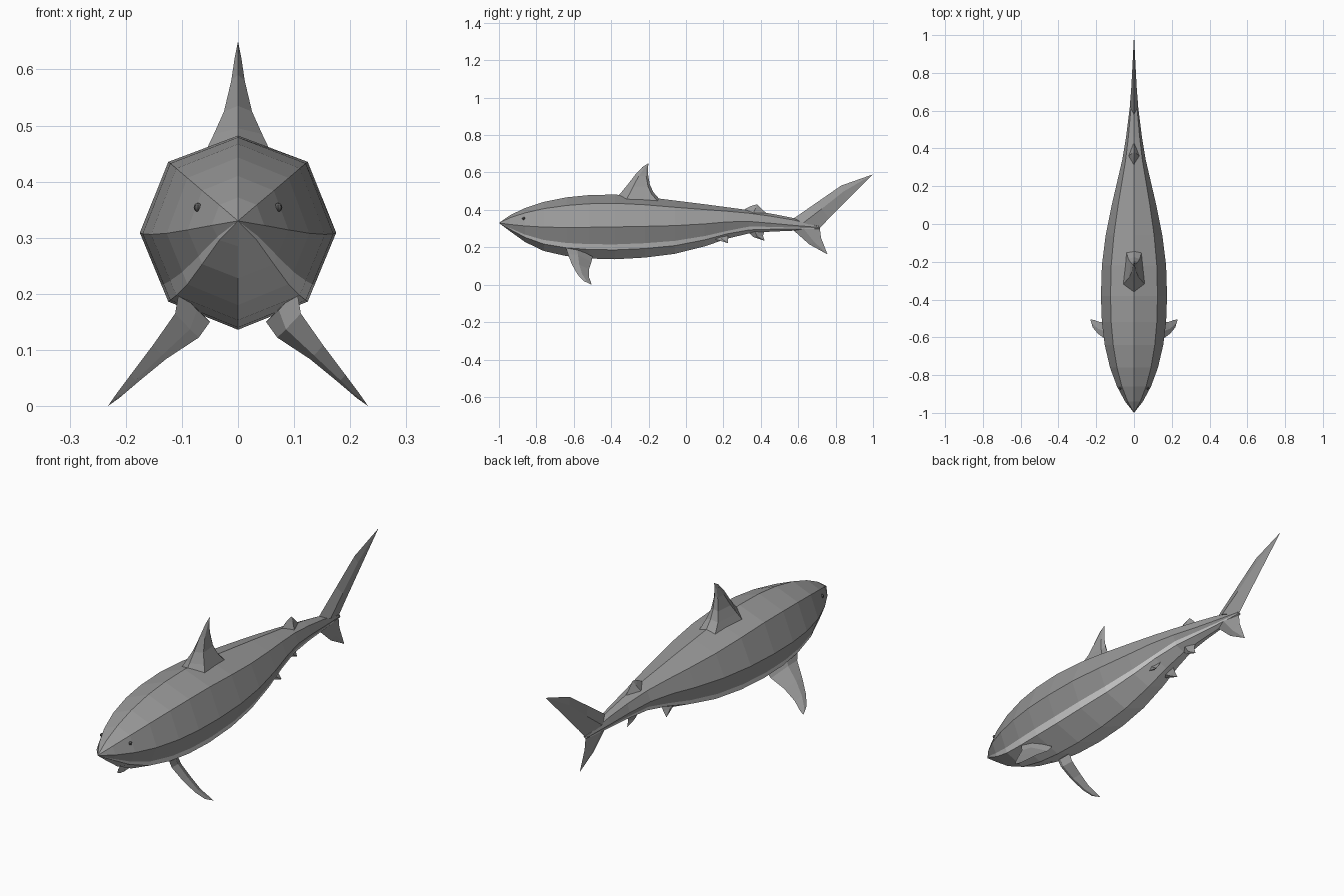
import bpy, bmesh, math
from mathutils import Vector

if "Cube" in bpy.data.objects:
    bpy.data.objects.remove(bpy.data.objects["Cube"])


def material(name, colour):
    m = bpy.data.materials.new(name)
    m.diffuse_color = (*colour, 1)
    m.use_nodes = True
    m.node_tree.nodes["Principled BSDF"].inputs["Base Color"].default_value = m.diffuse_color
    return m


grey = material("back grey", (0.32, 0.32, 0.32))
pale = material("belly pale grey", (0.68, 0.68, 0.68))
dark = material("eye dark grey", (0.10, 0.10, 0.10))


def loft(name, rings, pale_sides=()):
    """Skin closed rings; a one-point ring makes a pointed end. Listed sides are pale."""
    bm = bmesh.new()
    rows = [[bm.verts.new(p) for p in ring] for ring in rings]
    for a, b in zip(rows, rows[1:]):
        n = max(len(a), len(b))
        for i in range(n):
            j = (i + 1) % n
            if len(a) == 1:
                f = bm.faces.new((a[0], b[j], b[i]))
            elif len(b) == 1:
                f = bm.faces.new((a[i], a[j], b[0]))
            else:
                f = bm.faces.new((a[i], a[j], b[j], b[i]))
            f.material_index = 1 if i in pale_sides else 0
    for end in (rows[0], rows[-1]):
        if len(end) > 2:
            bm.faces.new(end)
    bmesh.ops.recalc_face_normals(bm, faces=bm.faces)
    me = bpy.data.meshes.new(name)
    bm.to_mesh(me)
    bm.free()
    me.materials.append(grey)
    me.materials.append(pale)
    ob = bpy.data.objects.new(name, me)
    bpy.context.collection.objects.link(ob)
    return ob


def fin(name, rows, tip, normal=(1, 0, 0), widest=0.4, pale_sides=()):
    """Diamond-section fin: rows of (leading point, trailing point, half thickness)."""
    n = Vector(normal).normalized()
    rings = []
    for lead, trail, t in rows:
        a, b = Vector(lead), Vector(trail)
        m = a.lerp(b, widest)
        rings.append([a, m + n * t, b, m - n * t])
    rings.append([Vector(tip)])
    return loft(name, rings, pale_sides)


def mirror_x(p):
    return (-p[0], p[1], p[2])


def fin_pair(name, rows, tip, normal, widest=0.4, pale_sides=()):
    fin(name + "_right", rows, tip, normal, widest, pale_sides)
    fin(name + "_left", [(mirror_x(a), mirror_x(b), t) for a, b, t in rows],
        mirror_x(tip), mirror_x(normal), widest, pale_sides)


# Body: y, half width, top z, side line z, bottom z
stations = [
    (-0.94, .047, .372, .322, .285), (-0.86, .09, .410, .314, .228),
    (-0.76, .127, .443, .308, .180), (-0.64, .155, .467, .306, .153),
    (-0.52, .170, .479, .307, .140), (-0.38, .175, .482, .309, .136),
    (-0.22, .170, .470, .312, .145), (-0.06, .150, .450, .316, .165),
    (0.10, .118, .430, .325, .205), (0.22, .090, .414, .336, .246),
    (0.34, .062, .398, .338, .275), (0.46, .042, .379, .328, .284),
    (0.58, .027, .355, .317, .289), (0.715, .010, .312, .306, .297),
]


def body_ring(y, w, top, mid, bot):
    up, down = top - mid, mid - bot
    f = 0.6 if y > 0.3 else 0.76        # where the pale belly colour begins
    right = [(.71 * w, mid + .73 * up), (w, mid),
             (w * (1 - .29 * f), mid - .71 * down * f), (.71 * w, mid - .71 * down)]
    pts = [(0, top)] + right + [(0, bot)] + [(-x, z) for x, z in reversed(right)]
    return [(x, y, z) for x, z in pts]


loft("body", [[(0, -1, .33)]] + [body_ring(*s) for s in stations], (3, 4, 5, 6))


# Dorsal fin: blunt leading face, z, front y, rear y, front and rear half widths
def dorsal_ring(z, front, rear, wf, wr):
    fy = front + .25 * (rear - front)
    return [(0, front, z), (wf, fy, z - .01), (wr, rear - .01, z - .01), (0, rear, z),
            (-wr, rear - .01, z - .01), (-wf, fy, z - .01)]


loft("dorsal_fin", [
    dorsal_ring(.455, -.385, -.14, .062, .040),
    dorsal_ring(.495, -.345, -.175, .043, .030),
    dorsal_ring(.535, -.312, -.193, .025, .018),
    dorsal_ring(.59, -.270, -.203, .012, .009),
    dorsal_ring(.63, -.232, -.203, .006, .004), [(0, -.20, .65)]])

# Second dorsal fin
fin("second_dorsal_fin", [
    ((0, .29, .39), (0, .46, .36), .032),
    ((0, .345, .42), (0, .415, .395), .012)], (0, .38, .43))

# Tail fin lobes
fin("tail_upper_lobe", [
    ((0, .57, .35), (0, .715, .303), .022),
    ((0, .70, .44), (0, .765, .355), .014),
    ((0, .83, .53), (0, .86, .45), .008)], (0, 1, .59))
fin("tail_lower_lobe", [
    ((0, .57, .295), (0, .715, .307), .016),
    ((0, .66, .215), (0, .722, .25), .009)], (0, .757, .162))

# Pectoral fins: outer leading edge, inner trailing edge, pale underneath
fin_pair("pectoral_fin", [
    ((.105, -.645, .205), (.05, -.50, .150), .016),
    ((.112, -.632, .165), (.07, -.505, .122), .015),
    ((.152, -.61, .108), (.128, -.518, .084), .011),
    ((.192, -.58, .055), (.178, -.52, .043), .006),
    ((.218, -.548, .020), (.212, -.508, .014), .003)],
    (.232, -.505, 0), (.65, .25, .72), pale_sides=(2, 3))

# Pelvic fins and anal fin
fin_pair("pelvic_fin", [
    ((.025, .11, .262), (.03, .225, .275), .014),
    ((.048, .165, .24), (.045, .225, .245), .008)],
    (.06, .225, .222), (.8, 0, .5))
fin("anal_fin", [
    ((0, .33, .285), (0, .42, .29), .018),
    ((0, .36, .255), (0, .412, .262), .009)], (0, .42, .235))

# Eyes
for side, s in (("right", 1), ("left", -1)):
    bpy.ops.mesh.primitive_uv_sphere_add(
        segments=8, ring_count=6, radius=.008, location=(s * .071, -.868, .354))
    eye = bpy.context.object
    eye.name = "eye_" + side
    eye.data.materials.append(dark)
